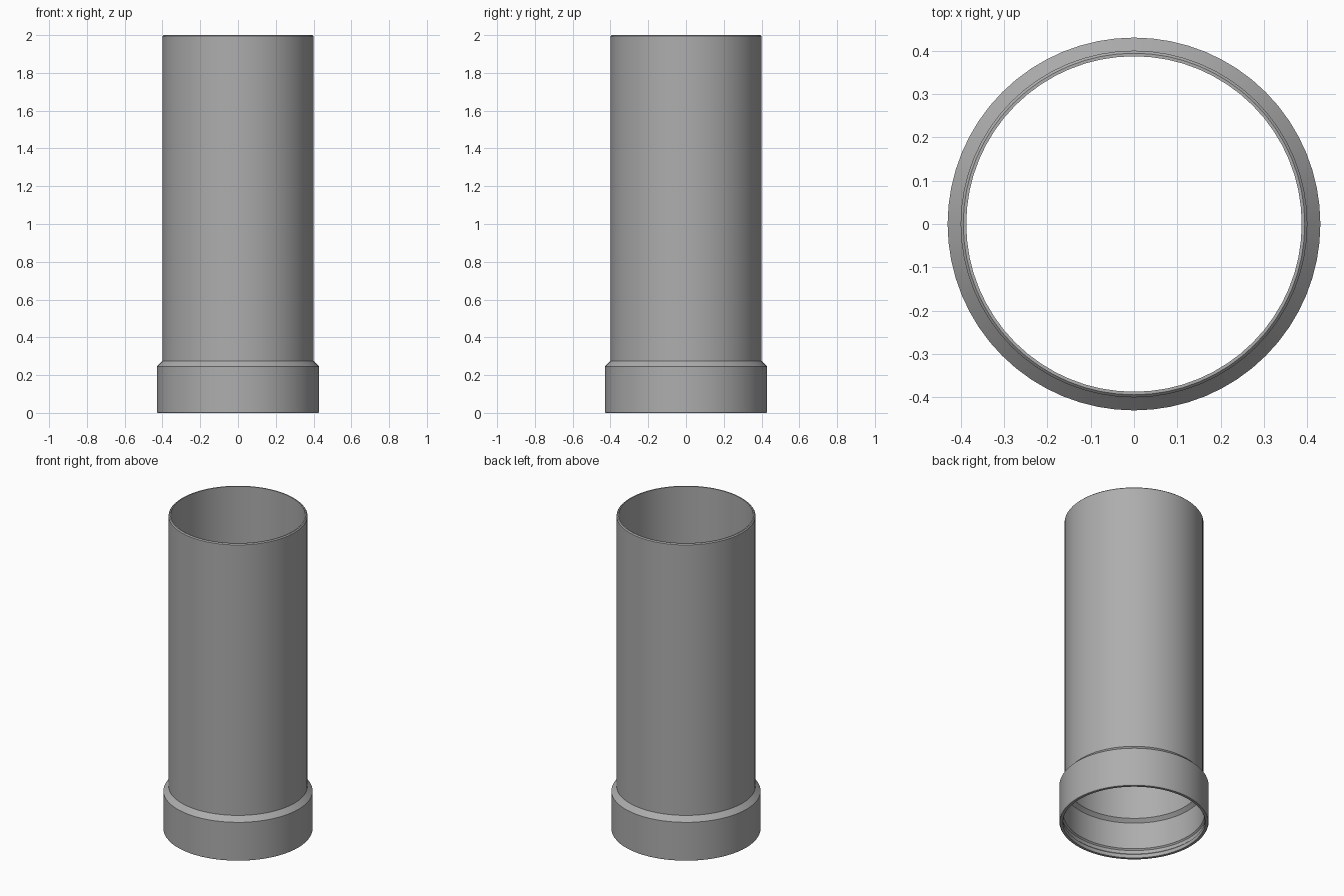
import bpy, bmesh, math

cube = bpy.data.objects.get("Cube")
if cube:
    bpy.data.objects.remove(cube, do_unlink=True)

SEGMENTS = 64

grey = bpy.data.materials.new("pipe grey")
grey.use_nodes = True
colour = (0.42, 0.42, 0.42, 1)
grey.diffuse_color = colour
grey.node_tree.nodes["Principled BSDF"].inputs["Base Color"].default_value = colour

# Wall section (radius, height): outside going up, then inside going down
outside = [(0.427, 0), (0.43, 0.005), (0.43, 0.245), (0.40, 0.275),
           (0.40, 1.994), (0.394, 2)]
inside = [(0.387, 2), (0.387, 0.25), (0.408, 0.23), (0.408, 0.06),
          (0.416, 0.052), (0.416, 0.03), (0.408, 0.022), (0.408, 0.005), (0.411, 0)]


def lathe(name, section, material):
    """Spin a closed wall section around the z axis."""
    bm = bmesh.new()
    rings = []
    for i in range(SEGMENTS):
        a = 2 * math.pi * i / SEGMENTS
        rings.append([bm.verts.new((r * math.cos(a), r * math.sin(a), z))
                      for r, z in section])
    count = len(section)
    for i in range(SEGMENTS):
        here, there = rings[i], rings[(i + 1) % SEGMENTS]
        for j in range(count):
            k = (j + 1) % count
            bm.faces.new((here[j], there[j], there[k], here[k]))
    bmesh.ops.recalc_face_normals(bm, faces=bm.faces)
    mesh = bpy.data.meshes.new(name)
    bm.to_mesh(mesh)
    bm.free()
    mesh.materials.append(material)
    obj = bpy.data.objects.new(name, mesh)
    bpy.context.collection.objects.link(obj)
    return obj


# Pipe with a widened socket and seal groove at its foot
pipe = lathe("socket_pipe", outside + inside, grey)
bpy.ops.object.select_all(action="DESELECT")
pipe.select_set(True)
bpy.context.view_layer.objects.active = pipe
bpy.ops.object.shade_smooth_by_angle(angle=math.radians(25))
